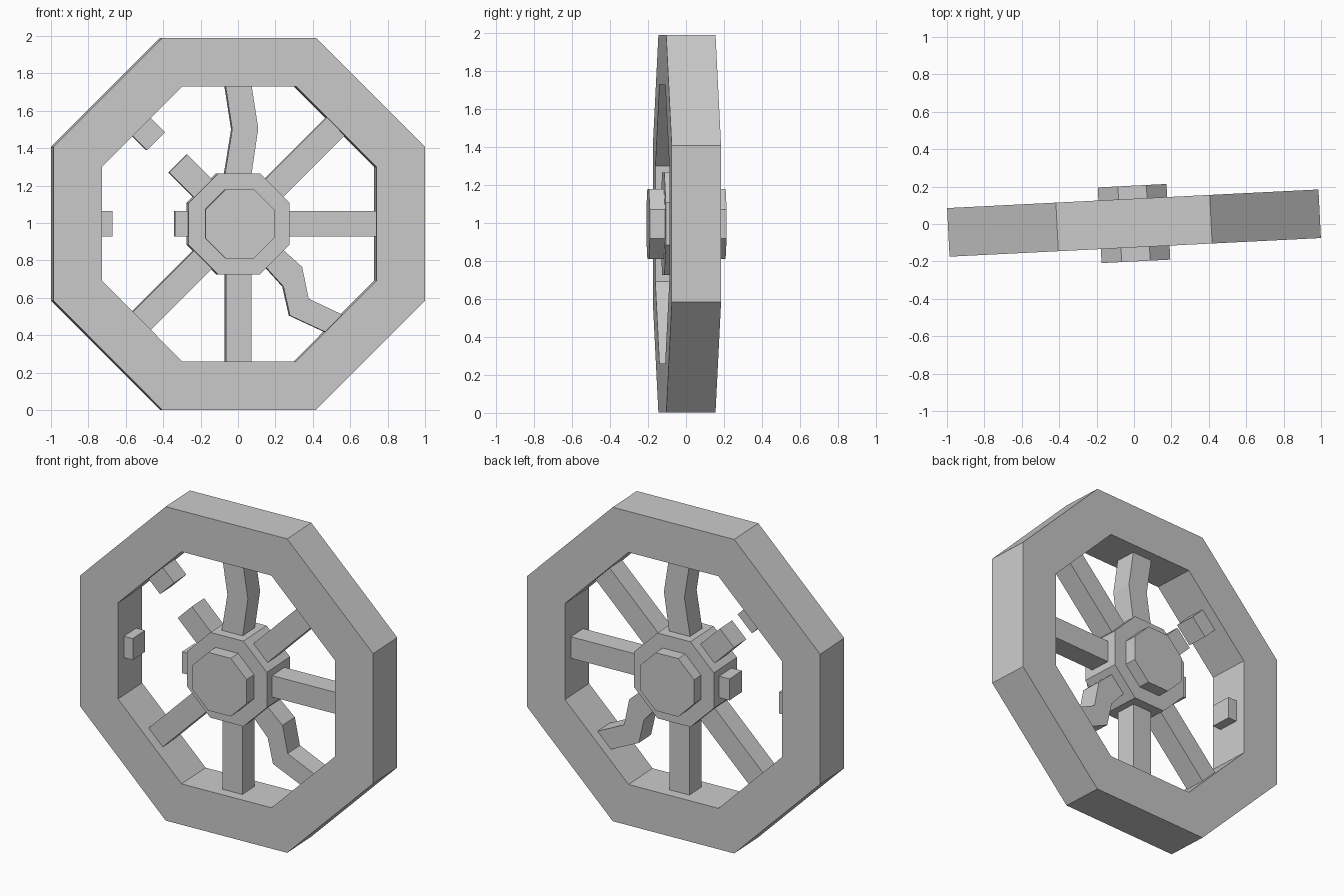
import bpy, bmesh, math
from mathutils import Matrix, Vector

if "Cube" in bpy.data.objects:
    bpy.data.objects.remove(bpy.data.objects["Cube"])

ZC = 0.995                       # wheel centre height
TURN = Matrix.Rotation(math.radians(2.87), 4, 'Z')
PLACE = Matrix.Translation((0, 0.005, ZC)) @ TURN


def finish(name, bm):
    bmesh.ops.recalc_face_normals(bm, faces=bm.faces[:])
    me = bpy.data.meshes.new(name)
    bm.to_mesh(me)
    bm.free()
    ob = bpy.data.objects.new(name, me)
    bpy.context.collection.objects.link(ob)
    ob.matrix_world = PLACE
    return ob


def octagon(apothem):
    r = apothem / math.cos(math.pi / 8)
    return [(r * math.cos(math.pi / 8 + i * math.pi / 4),
             r * math.sin(math.pi / 8 + i * math.pi / 4)) for i in range(8)]


def prism(name, pts, y0, y1):
    """Extrude an x-z outline between two depths."""
    bm = bmesh.new()
    face = bm.faces.new([bm.verts.new((x, y0, z)) for x, z in pts])
    ext = bmesh.ops.extrude_face_region(bm, geom=[face], use_keep_orig=True)
    verts = [v for v in ext['geom'] if isinstance(v, bmesh.types.BMVert)]
    bmesh.ops.translate(bm, verts=verts, vec=(0, y1 - y0, 0))
    return finish(name, bm)


def ring(name, outer, inner, half):
    """Octagonal ring with a rectangular section."""
    bm = bmesh.new()
    loops = [[bm.verts.new((x, y, z)) for x, z in octagon(a)]
             for a, y in ((outer, -half), (outer, half), (inner, half), (inner, -half))]
    for k in range(4):
        a, b = loops[k], loops[(k + 1) % 4]
        for i in range(8):
            j = (i + 1) % 8
            bm.faces.new((a[i], a[j], b[j], b[i]))
    return finish(name, bm)


def bar(name, angle, r0, r1, w=0.068, d=0.066):
    """Straight spoke piece along a radius."""
    u = Vector((math.cos(math.radians(angle)), math.sin(math.radians(angle))))
    n = Vector((-u.y, u.x)) * w
    prism(name, [u * r0 - n, u * r1 - n, u * r1 + n, u * r0 + n], -d, d)


# Rim, hub and hub caps
ring("rim", 0.994, 0.735, 0.13)
prism("hub", octagon(0.27), -0.125, 0.125)
prism("front_cap", octagon(0.184), -0.205, -0.125)
prism("back_cap", octagon(0.184), 0.125, 0.2)

# Whole spokes
for label, angle in (("right", 0), ("upper_right", 45), ("lower_left", 225), ("bottom", 270)):
    bar(label + "_spoke", angle, 0.26, 0.738)

# Broken spokes: a stub on the hub and one on the rim
for label, angle, r_hub, r_rim in (("left", 180, 0.34, 0.675), ("upper_left", 135, 0.456, 0.626)):
    bar(label + "_hub_stub", angle, 0.26, r_hub)
    bar(label + "_rim_stub", angle, r_rim, 0.738)

# Bent spokes, outlined from the front
prism("top_bent_spoke",
      [(-0.073, 0.265), (0.069, 0.265), (0.105, 0.51), (0.07, 0.738),
       (-0.07, 0.738), (-0.034, 0.505)], -0.066, 0.066)
prism("lower_right_bent_spoke",
      [(0.145, -0.23), (0.24, -0.335), (0.275, -0.49), (0.463, -0.577),
       (0.555, -0.485), (0.375, -0.4), (0.34, -0.23), (0.24, -0.14)], -0.066, 0.066)
